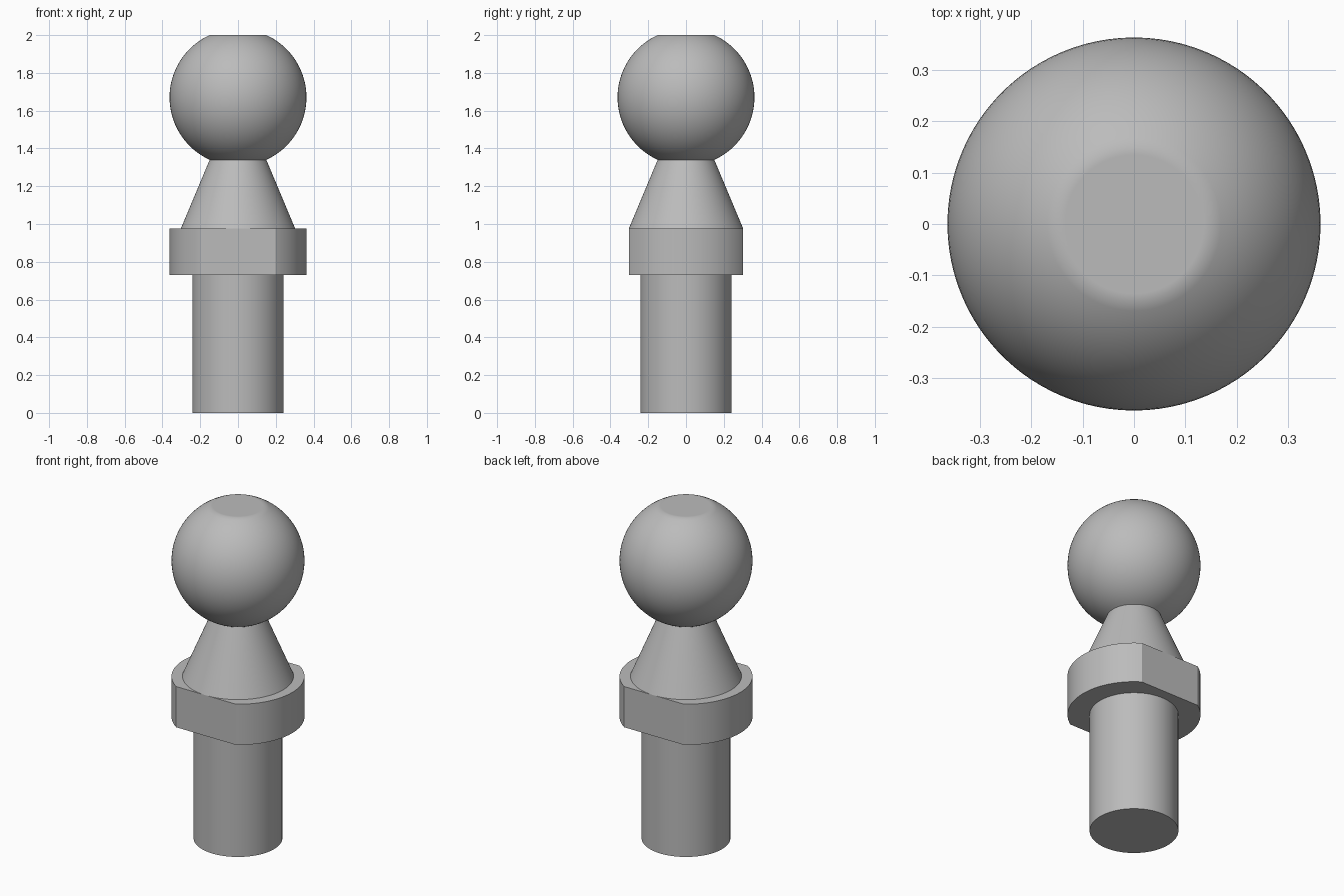
import bpy
import bmesh
from math import sin, cos, pi, asin, sqrt, radians

if "Cube" in bpy.data.objects:
    bpy.data.objects.remove(bpy.data.objects["Cube"], do_unlink=True)

BALL_R, BALL_Z, FLAT_Y = 0.3625, 1.67, 0.303
COLLAR_LOW, COLLAR_TOP = 0.73, 0.975
NECK_R, NECK_TOP = 0.15, 1.34

steel = bpy.data.materials.new("steel grey")
steel.use_nodes = True
colour = (0.5, 0.5, 0.5, 1)
steel.diffuse_color = colour
steel.node_tree.nodes["Principled BSDF"].inputs["Base Color"].default_value = colour


def finish(name, bm):
    """Turn a bmesh into a smooth object with sharp edges kept."""
    bmesh.ops.remove_doubles(bm, verts=bm.verts, dist=1e-5)
    bmesh.ops.recalc_face_normals(bm, faces=bm.faces)
    mesh = bpy.data.meshes.new(name)
    bm.to_mesh(mesh)
    bm.free()
    mesh.materials.append(steel)
    obj = bpy.data.objects.new(name, mesh)
    bpy.context.collection.objects.link(obj)
    bpy.ops.object.select_all(action="DESELECT")
    obj.select_set(True)
    bpy.context.view_layer.objects.active = obj
    bpy.ops.object.shade_smooth_by_angle(angle=radians(30))


def lathe(name, profile, steps=96):
    """Spin a radius/height profile around the z axis."""
    bm = bmesh.new()
    verts = [bm.verts.new((r, 0, z)) for r, z in profile]
    edges = [bm.edges.new(pair) for pair in zip(verts, verts[1:])]
    bmesh.ops.spin(bm, geom=verts + edges, cent=(0, 0, 0), axis=(0, 0, 1),
                   angle=2 * pi, steps=steps)
    finish(name, bm)


# Plain cylindrical shank
lathe("shank", [(0, 0), (0.242, 0), (0.242, COLLAR_LOW), (0, COLLAR_LOW)])

# Tapered neck
lathe("neck", [(0.303, COLLAR_TOP), (NECK_R, NECK_TOP)])

# Ball, cut flat at the top and where it meets the neck
cut = asin(sqrt(1 - (NECK_R / BALL_R) ** 2))
arc = [-cut + 2 * cut * i / 40 for i in range(41)]
ball = [(BALL_R * cos(a), BALL_Z + BALL_R * sin(a)) for a in arc]
top_z = ball[-1][1]
lathe("ball", ball + [(NECK_R * 0.9, top_z), (0, top_z)])

# Round collar with two wrench flats
half = asin(FLAT_Y / BALL_R)
bm = bmesh.new()
outline = []
for start in (0, pi):
    for i in range(41):
        a = start - half + 2 * half * i / 40
        outline.append(bm.verts.new((BALL_R * cos(a), BALL_R * sin(a), COLLAR_LOW)))
base = bm.faces.new(outline)
extruded = bmesh.ops.extrude_face_region(bm, geom=[base], use_keep_orig=True)
raised = [v for v in extruded["geom"] if isinstance(v, bmesh.types.BMVert)]
bmesh.ops.translate(bm, verts=raised, vec=(0, 0, COLLAR_TOP - COLLAR_LOW))
finish("collar", bm)
